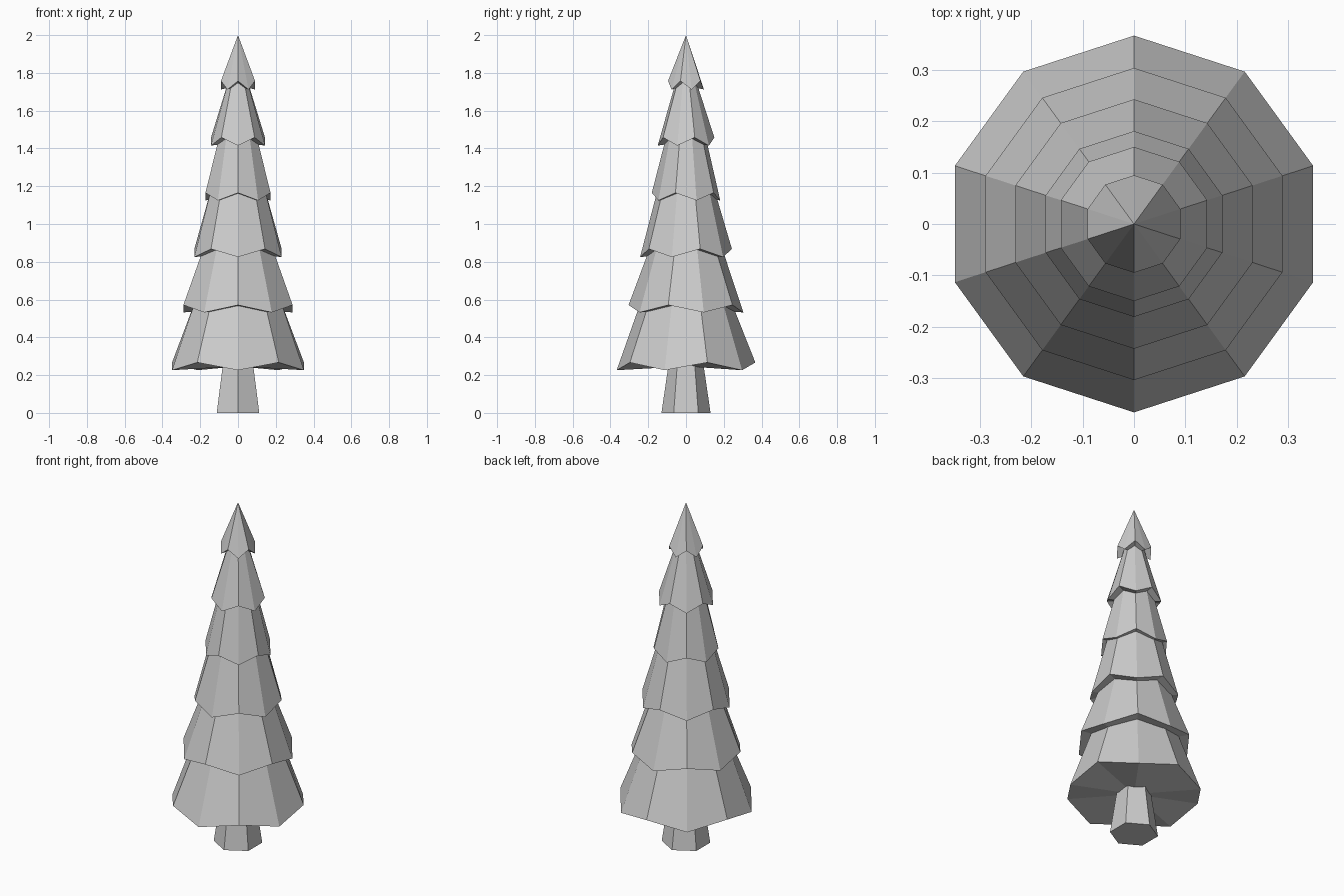
import bpy, bmesh
from math import pi, cos, sin

cube = bpy.data.objects.get("Cube")
if cube:
    bpy.data.objects.remove(cube)

grey = bpy.data.materials.new("plain_grey")
grey.use_nodes = True
colour = (0.6, 0.6, 0.6, 1)
grey.diffuse_color = colour
grey.node_tree.nodes["Principled BSDF"].inputs["Base Color"].default_value = colour


def finish(name, bm):
    bmesh.ops.recalc_face_normals(bm, faces=bm.faces)
    mesh = bpy.data.meshes.new(name)
    bm.to_mesh(mesh)
    bm.free()
    mesh.materials.append(grey)
    bpy.context.collection.objects.link(bpy.data.objects.new(name, mesh))


def ring(bm, sides, radius, heights):
    """Ring of vertices starting at the front; heights repeat around it."""
    return [bm.verts.new((radius * sin(2 * pi * i / sides),
                          -radius * cos(2 * pi * i / sides),
                          heights[i % len(heights)])) for i in range(sides)]


def bridge(bm, low, high):
    n = len(low)
    for i in range(n):
        j = (i + 1) % n
        bm.faces.new((low[i], low[j], high[j], high[i]))


def fan(bm, rim, height):
    """Triangles from a ring to a point on the axis."""
    centre = bm.verts.new((0, 0, height))
    for i, vert in enumerate(rim):
        bm.faces.new((rim[i - 1], vert, centre))


# Tapered six-sided trunk
bm = bmesh.new()
foot, head = ring(bm, 6, 0.13, [0]), ring(bm, 6, 0.086, [0.3])
bridge(bm, foot, head)
bm.faces.new(foot)
bm.faces.new(head)
finish("trunk", bm)

# Branch tiers: rim radius, low and high rim points, top radius, top height
tiers = [(0.367, 0.226, 0.267, 0.235, 0.60),
         (0.304, 0.532, 0.571, 0.185, 0.89),
         (0.243, 0.825, 0.868, 0.148, 1.19),
         (0.181, 1.125, 1.165, 0.100, 1.48),
         (0.150, 1.415, 1.458, 0.046, 1.78),
         (0.095, 1.712, 1.757, 0.000, 2.00)]

for t, (radius, low, high, top_radius, top) in enumerate(tiers):
    bm = bmesh.new()
    # The zigzag rim turns by one step on every other tier
    rim = ring(bm, 10, radius, [low, high] if t % 2 == 0 else [high, low])
    if top_radius:
        crown = ring(bm, 10, top_radius, [top])
        bridge(bm, rim, crown)
        bm.faces.new(crown)
    else:
        fan(bm, rim, top)
    # Gently folded underside
    fan(bm, rim, (low + high) / 2)
    finish(f"branch_tier_{t + 1}", bm)
